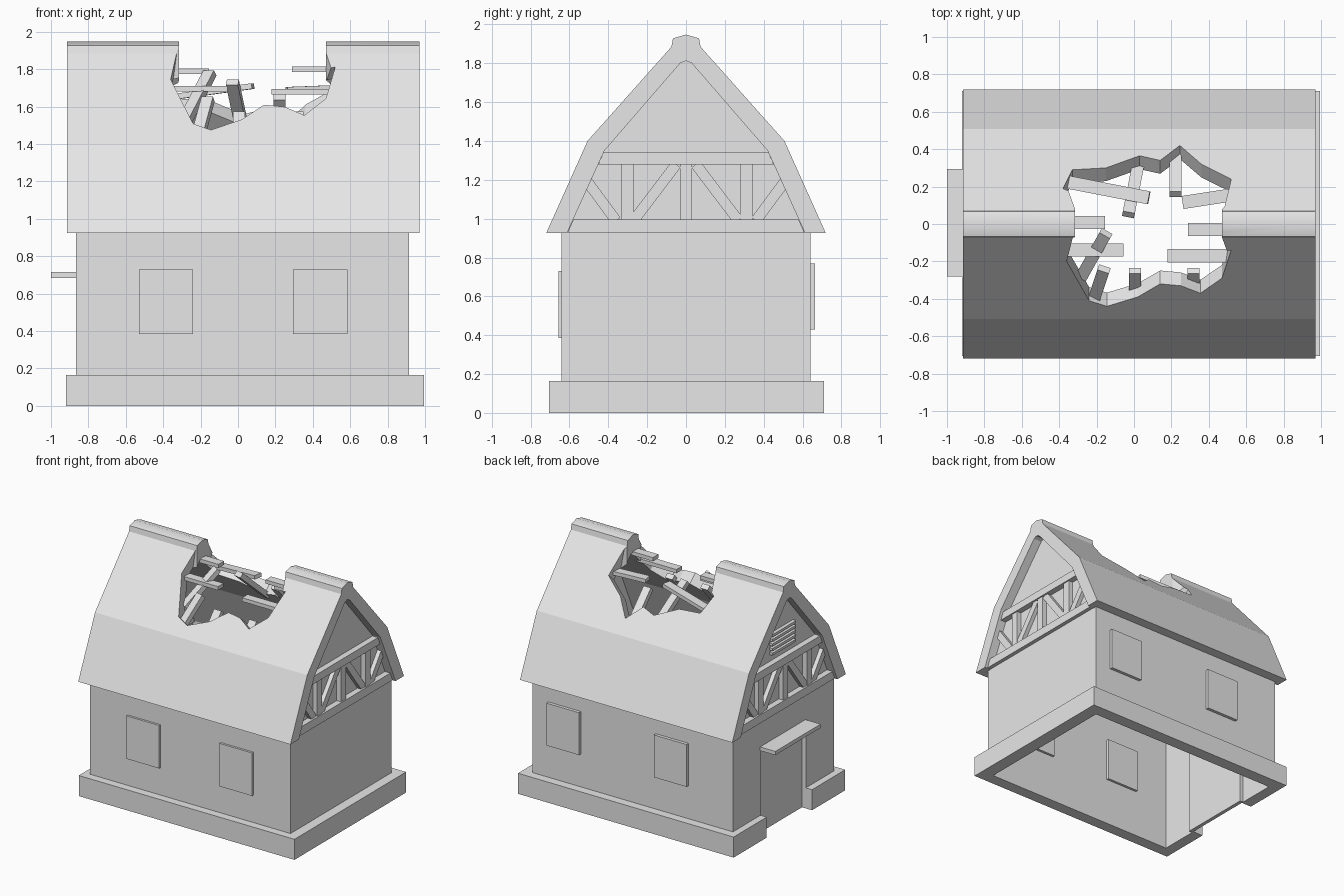
import bpy, bmesh
from mathutils import Vector

if "Cube" in bpy.data.objects:
    bpy.data.objects.remove(bpy.data.objects["Cube"], do_unlink=True)

grey = bpy.data.materials.new("plain_grey")
grey.use_nodes = True
grey.diffuse_color = (0.8, 0.8, 0.8, 1)
grey.node_tree.nodes["Principled BSDF"].inputs["Base Color"].default_value = (0.8, 0.8, 0.8, 1)

MID = 0.026  # middle of the house along its length


def add_mesh(name, bm):
    bmesh.ops.recalc_face_normals(bm, faces=bm.faces)
    mesh = bpy.data.meshes.new(name)
    bm.to_mesh(mesh)
    bm.free()
    mesh.materials.append(grey)
    obj = bpy.data.objects.new(name, mesh)
    bpy.context.scene.collection.objects.link(obj)
    return obj


def box(name, x0, x1, y0, y1, z0, z1):
    bm = bmesh.new()
    bmesh.ops.create_cube(bm, size=1)
    for v in bm.verts:
        v.co = Vector((x1 if v.co.x > 0 else x0, y1 if v.co.y > 0 else y0, z1 if v.co.z > 0 else z0))
    return add_mesh(name, bm)


def beam(name, start, end, width=0.07, depth=0.03):
    """Rectangular timber running between two points."""
    a, b = Vector(start), Vector(end)
    turn = (b - a).to_track_quat('X', 'Z')
    bm = bmesh.new()
    bmesh.ops.create_cube(bm, size=1)
    for v in bm.verts:
        size = Vector((v.co.x * (b - a).length, v.co.y * width, v.co.z * depth))
        v.co = (a + b) / 2 + turn @ size
    return add_mesh(name, bm)


def prism(name, outline, x0, x1):
    """Extrude a (y, z) outline along x."""
    bm = bmesh.new()
    face = bm.faces.new([bm.verts.new((x0, y, z)) for y, z in outline])
    moved = bmesh.ops.extrude_face_region(bm, geom=[face])["geom"]
    for v in moved:
        if isinstance(v, bmesh.types.BMVert):
            v.co.x = x1
    return add_mesh(name, bm)


def mirrored(half):
    """Complete a half outline that ends on the ridge."""
    return half + [(-y, z) for y, z in reversed(half[:-1])]


# Plinth, open at the doorway
box("plinth_front", -0.92, 0.995, -0.705, -0.61, 0, 0.165)
box("plinth_back", -0.92, 0.995, 0.61, 0.71, 0, 0.165)
box("plinth_gable_end", 0.89, 0.995, -0.61, 0.61, 0, 0.165)
box("plinth_door_side_a", -0.92, -0.83, -0.61, -0.285, 0, 0.165)
box("plinth_door_side_b", -0.92, -0.83, 0.29, 0.61, 0, 0.165)

# Walls
box("wall_front", -0.865, 0.915, -0.64, -0.61, 0.16, 0.935)
box("wall_back", -0.865, 0.915, 0.61, 0.64, 0.16, 0.935)
box("wall_gable_end", 0.885, 0.915, -0.61, 0.61, 0.16, 0.935)
box("wall_door_side_a", -0.865, -0.83, -0.61, -0.285, 0.16, 0.935)
box("wall_door_side_b", -0.865, -0.83, 0.29, 0.61, 0.16, 0.935)
box("wall_over_door", -0.865, -0.83, -0.285, 0.29, 0.685, 0.935)
box("door", -0.83, -0.80, -0.30, 0.305, 0, 0.72)
box("door_awning", -1.0, -0.85, -0.28, 0.295, 0.685, 0.715)

# Shutters
for x in (-0.53, 0.295):
    box("front_shutter", x, x + 0.29, -0.657, -0.59, 0.385, 0.73)
for x in (-0.47, 0.485):
    box("back_shutter", x, x + 0.29, 0.59, 0.665, 0.43, 0.77)

# Roof shell
outer = mirrored([(0.72, 0.925), (0.507, 1.40), (0.075, 1.885), (0.067, 1.928), (0, 1.948)])
inner = mirrored([(0.613, 0.925), (0.42, 1.35), (0.03, 1.80), (0, 1.812)])
roof = prism("roof", outer + inner[::-1], -0.915, 0.97)
for poly in roof.data.polygons:
    poly.use_smooth = poly.normal.z > 0.9

# Jagged hole, cut square to the roof surface
rim = [(-0.315, -0.07), (-0.36, -0.2), (-0.24, -0.41), (-0.145, -0.44), (0.02, -0.39),
       (0.14, -0.32), (0.25, -0.33), (0.355, -0.37), (0.47, -0.29), (0.52, -0.14),
       (0.47, -0.07), (0.47, 0.08), (0.52, 0.24), (0.36, 0.32), (0.245, 0.42),
       (0.14, 0.34), (0.03, 0.365), (-0.15, 0.3), (-0.33, 0.29), (-0.38, 0.19), (-0.315, 0.08)]
bm = bmesh.new()
top, low = [], []
for x, y in rim:
    surface = Vector((x, y, 1.40 + (0.507 - abs(y)) * 1.123))
    normal = Vector((0, 0.75 if y > 0 else -0.75, 0.66))
    if abs(y) < 0.1:
        normal = Vector((0, 0, 1))
    top.append(bm.verts.new(surface + normal * 0.09))
    low.append(bm.verts.new(surface - normal * 0.16))
peak = bm.verts.new((0.07, 0, 2.6))
pit = bm.verts.new((0.07, 0, 1.1))
for i in range(len(rim)):
    j = (i + 1) % len(rim)
    bm.faces.new((top[i], top[j], peak))
    bm.faces.new((low[j], low[i], pit))
    bm.faces.new((top[i], low[i], low[j]))
    bm.faces.new((top[i], low[j], top[j]))
cutter = add_mesh("hole_cutter", bm)
cutter.hide_render = True
cut = roof.modifiers.new("hole", 'BOOLEAN')
cut.operation = 'DIFFERENCE'
cut.solver = 'EXACT'
cut.object = cutter
bpy.context.view_layer.objects.active = roof
bpy.ops.object.modifier_apply(modifier="hole")
bpy.data.objects.remove(cutter, do_unlink=True)

# Gable panels and timber framing at both ends
braces = [((-0.53, 1.22), (-0.36, 0.99)), ((-0.27, 0.99), (-0.05, 1.28)),
          ((0.05, 1.28), (0.27, 0.99)), ((0.36, 0.99), (0.53, 1.22))]
for side in (-1, 1):
    def at(d):
        return MID + side * d
    prism("gable_panel", inner, at(0.84), at(0.872))
    prism("lower_rail", [(-0.61, 0.928), (0.61, 0.928), (0.58, 0.995), (-0.58, 0.995)], at(0.86), at(0.92))
    prism("upper_rail", [(-0.452, 1.278), (0.452, 1.278), (0.424, 1.34), (-0.424, 1.34)], at(0.86), at(0.92))
    for y in (-0.302, 0, 0.311):
        box("gable_post", *sorted((at(0.86), at(0.91))), y - 0.031, y + 0.031, 0.99, 1.285)
    for (y0, z0), (y1, z1) in braces:
        beam("gable_brace", (at(0.885), y0, z0), (at(0.885), y1, z1), 0.04, 0.055)

# Louvred vent over the door
for i in range(5):
    z = 1.395 + i * 0.037
    box("vent_slat", at(0) - 0.90, at(0) - 0.86, -0.15, 0.15, z, z + 0.02)

# Broken battens left in the hole
for start, end in [
    ((-0.42, 0.008, 1.79), (-0.155, 0.008, 1.79)),
    ((-0.42, -0.14, 1.695), (-0.055, -0.14, 1.695)),
    ((-0.36, 0.225, 1.65), (0.08, 0.14, 1.71)),
    ((0.18, -0.17, 1.68), (0.53, -0.17, 1.68)),
    ((0.29, -0.03, 1.80), (0.55, -0.03, 1.80)),
    ((0.26, 0.115, 1.69), (0.52, 0.155, 1.70)),
]:
    beam("broken_batten", start, end)

# Broken rafters along the slopes
for start, end in [
    ((-0.03, 0.05, 1.73), (0.025, 0.33, 1.47)),
    ((0.222, 0.16, 1.65), (0.222, 0.40, 1.40)),
    ((0.005, -0.25, 1.56), (0.005, -0.42, 1.37)),
    ((0.318, -0.25, 1.56), (0.318, -0.38, 1.41)),
    ((-0.16, -0.24, 1.64), (-0.22, -0.42, 1.42)),
    ((-0.15, -0.05, 1.78), (-0.28, -0.28, 1.53)),
]:
    beam("broken_rafter", start, end, 0.065, 0.04)
